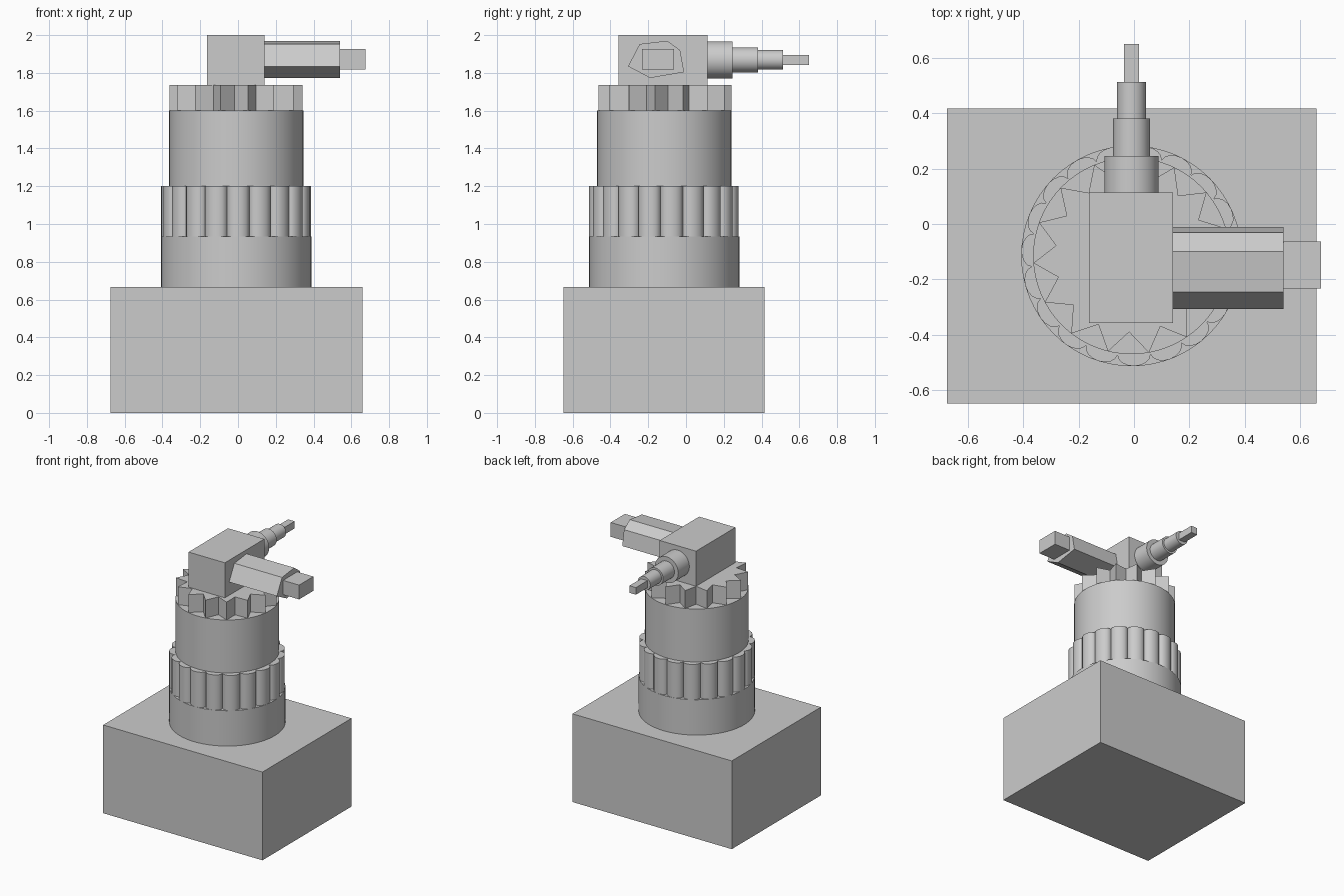
import bpy, bmesh
from math import sin, cos, pi, radians
from mathutils import Matrix, Vector

cube = bpy.data.objects.get("Cube")
if cube:
    bpy.data.objects.remove(cube, do_unlink=True)

grey = bpy.data.materials.new("plain grey")
grey.use_nodes = True
colour = (0.6, 0.6, 0.6, 1)
grey.diffuse_color = colour
grey.node_tree.nodes["Principled BSDF"].inputs["Base Color"].default_value = colour

CX, CY = -0.009, -0.115      # column axis
ARM_Z = 1.869                # height of the side arms
UP = Matrix.Identity(3)
ALONG_X = Matrix(((0, 0, 1), (1, 0, 0), (0, 1, 0)))   # profile (y, z), extruded along x
ALONG_Y = Matrix(((1, 0, 0), (0, 0, 1), (0, 1, 0)))   # profile (x, z), extruded along y


def prism(name, profile, start, end, axes=UP, smooth=False):
    """Extrude a closed 2D profile between two distances along an axis."""
    bm = bmesh.new()
    low = [bm.verts.new(axes @ Vector((a, b, start))) for a, b in profile]
    high = [bm.verts.new(axes @ Vector((a, b, end))) for a, b in profile]
    bm.faces.new(low[::-1])
    bm.faces.new(high)
    n = len(profile)
    for i in range(n):
        j = (i + 1) % n
        bm.faces.new((low[i], low[j], high[j], high[i]))
    bmesh.ops.recalc_face_normals(bm, faces=bm.faces)
    mesh = bpy.data.meshes.new(name)
    bm.to_mesh(mesh)
    bm.free()
    mesh.materials.append(grey)
    obj = bpy.data.objects.new(name, mesh)
    bpy.context.collection.objects.link(obj)
    if smooth:
        bpy.ops.object.select_all(action='DESELECT')
        obj.select_set(True)
        bpy.context.view_layer.objects.active = obj
        bpy.ops.object.shade_smooth_by_angle(angle=radians(30))
    return obj


def rect(a0, a1, b0, b1):
    return [(a0, b0), (a1, b0), (a1, b1), (a0, b1)]


def circle(a, b, r, n=64):
    return [(a + r * cos(2 * pi * i / n), b + r * sin(2 * pi * i / n)) for i in range(n)]


def star(teeth, outer, inner, first_tip):
    pts = []
    for i in range(teeth * 2):
        t = radians(first_tip) + pi * i / teeth
        r = inner if i % 2 else outer
        pts.append((CX + r * cos(t), CY + r * sin(t)))
    return pts


def scallops(lobes, outer, inner, first_valley, steps=8):
    """Ring of rounded lobes meeting in sharp valleys."""
    half = inner * sin(pi / lobes)
    chord = inner * cos(pi / lobes)
    pts = []
    for k in range(lobes):
        mid = radians(first_valley) + (2 * k + 1) * pi / lobes
        for s in range(steps):
            t = -pi / 2 + pi * s / steps
            out = chord + (outer - chord) * cos(t)
            side = half * sin(t)
            pts.append((CX + out * cos(mid) - side * sin(mid),
                        CY + out * sin(mid) + side * cos(mid)))
    return pts


# Base block and stacked column
prism("base_block", rect(-0.674, 0.658, -0.648, 0.416), 0, 0.667)
prism("lower_column", circle(CX, CY, 0.398), 0.667, 0.934, smooth=True)
prism("fluted_ring", scallops(19, 0.398, 0.362, 262), 0.934, 1.2, smooth=True)
prism("upper_column", circle(CX, CY, 0.355), 1.2, 1.6, smooth=True)
prism("toothed_crown", star(15, 0.355, 0.275, 16.2), 1.6, 1.735)
prism("head_block", rect(-0.163, 0.141, -0.358, 0.113), 1.735, 2)

# Stepped arm pointing back
y = 0.113
for name, radius, end in (("thick", 0.098, 0.245), ("middle", 0.066, 0.38), ("thin", 0.052, 0.513)):
    prism("rear_arm_" + name, circle(CX, ARM_Z, radius, 48), y, end, ALONG_Y, smooth=True)
    y = end
prism("rear_arm_tip", rect(CX - 0.027, CX + 0.027, ARM_Z - 0.027, ARM_Z + 0.027), y, 0.65, ALONG_Y)

# Uneven six-sided arm pointing to the left side
facets = [(-0.307, 1.835), (-0.245, 1.953), (-0.099, 1.97),
          (-0.031, 1.92), (-0.01, 1.804), (-0.19, 1.773)]
prism("side_arm", facets, 0.141, 0.54, ALONG_X)
prism("side_arm_tip", rect(-0.233, -0.063, 1.818, 1.926), 0.54, 0.674, ALONG_X)
